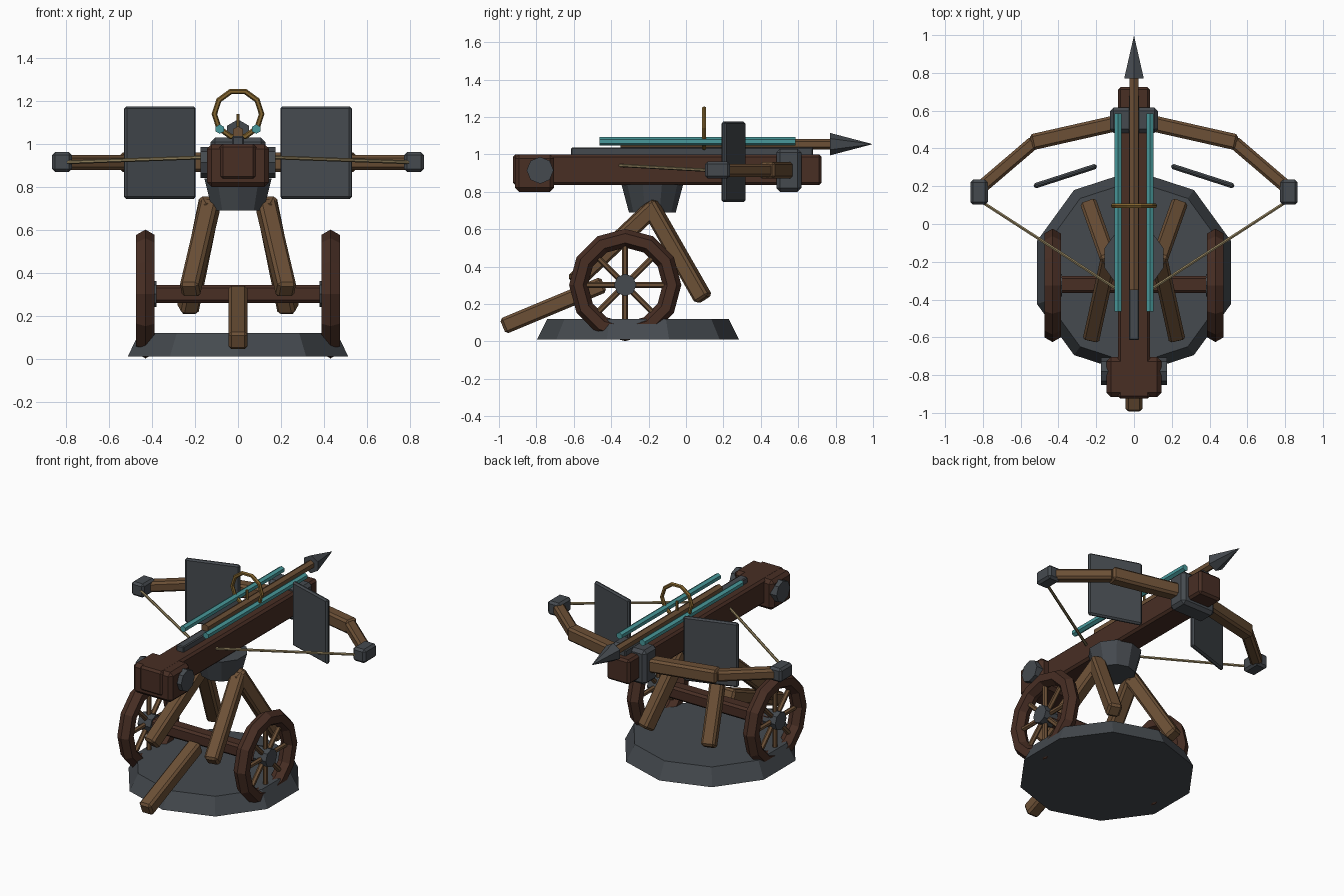
import bpy, bmesh, math
from mathutils import Vector, Matrix

if "Cube" in bpy.data.objects:
    bpy.data.objects.remove(bpy.data.objects["Cube"])


def material(name, r, g, b):
    lin = [((c / 255 + 0.055) / 1.055) ** 2.4 for c in (r, g, b)]
    m = bpy.data.materials.new(name)
    m.diffuse_color = (*lin, 1)
    m.use_nodes = True
    m.node_tree.nodes["Principled BSDF"].inputs["Base Color"].default_value = m.diffuse_color
    return m


DARK = material("dark wood", 72, 46, 36)
WOOD = material("light wood", 108, 80, 54)
METAL = material("slate metal", 69, 74, 79)
TEAL = material("teal", 72, 153, 155)
GOLD = material("brass", 130, 100, 46)
CORD = material("cord", 146, 130, 94)


def frame(d):
    """Right, forward, up vectors for a part running along d."""
    d = d.normalized()
    up = Vector((0, 1, 0)) if abs(d.z) > 0.99 else Vector((0, 0, 1))
    up = (up - d * up.dot(d)).normalized()
    return d.cross(up), d, up


def finish(name, bm, mat, cols, pos):
    me = bpy.data.meshes.new(name)
    bm.to_mesh(me)
    bm.free()
    me.materials.append(mat)
    ob = bpy.data.objects.new(name, me)
    ob.matrix_world = Matrix.Translation(pos) @ Matrix(cols).transposed().to_4x4()
    bpy.context.collection.objects.link(ob)
    return ob


def beam(name, a, b, w, h, mat, bevel=0.014):
    """Bevelled box running from a to b, w wide and h tall."""
    a, b = Vector(a), Vector(b)
    x, y, z = frame(b - a)
    bm = bmesh.new()
    bmesh.ops.create_cube(bm, size=1)
    bmesh.ops.scale(bm, vec=(w, (b - a).length, h), verts=bm.verts)
    bmesh.ops.bevel(bm, geom=bm.edges[:], offset=bevel, segments=1, affect='EDGES')
    return finish(name, bm, mat, (x, y, z), (a + b) / 2)


def rod(name, a, b, r1, r2, sides, mat):
    """Prism or cone running from a to b."""
    a, b = Vector(a), Vector(b)
    _, d, up = frame(b - a)
    bm = bmesh.new()
    bmesh.ops.create_cone(bm, cap_ends=True, segments=sides, radius1=r1, radius2=r2,
                          depth=(b - a).length)
    return finish(name, bm, mat, (up.cross(d), up, d), (a + b) / 2)


def torus(name, pos, rot, major, minor, n, m, mat):
    bpy.ops.mesh.primitive_torus_add(location=pos, rotation=rot, major_radius=major,
                                     minor_radius=minor, major_segments=n, minor_segments=m)
    ob = bpy.context.object
    ob.name = name
    ob.data.materials.append(mat)
    return ob


# Base and turning pedestal
rod("base", (0, -0.257, 0.01), (0, -0.257, 0.12), 0.54, 0.485, 10, METAL)
rod("pedestal", (0, -0.18, 0.69), (0, -0.18, 0.84), 0.125, 0.165, 10, METAL)

# Stock, tail block, front bracket and rail
beam("stock", (0, -0.925, 0.918), (0, 0.725, 0.918), 0.17, 0.165, DARK)
beam("tail_block", (0, -0.915, 0.90), (0, -0.705, 0.90), 0.29, 0.20, DARK, 0.022)
rod("tail_hub", (-0.175, -0.78, 0.915), (0.175, -0.78, 0.915), 0.072, 0.072, 8, METAL)
beam("front_bracket", (0, 0.483, 0.915), (0, 0.617, 0.915), 0.255, 0.23, METAL, 0.02)
beam("rail", (0, -0.615, 1.015), (0, 0.68, 1.015), 0.055, 0.045, METAL, 0.006)

# Bolt
rod("bolt_shaft", (0, -0.35, 1.055), (0, 0.79, 1.055), 0.028, 0.028, 6, WOOD)
rod("bolt_head", (0, 0.77, 1.055), (0, 0.998, 1.055), 0.06, 0, 6, METAL)

# Ring sight
torus("sight_ring", (0, 0.097, 1.14), (math.pi / 2, 0, 0), 0.11, 0.013, 10, 6, GOLD)
rod("sight_pin", (0, 0.097, 1.03), (0, 0.097, 1.14), 0.009, 0.009, 6, GOLD)

# Undercarriage: axle and trail
beam("axle", (-0.43, -0.32, 0.302), (0.43, -0.32, 0.302), 0.09, 0.085, DARK)
beam("trail", (0, -0.98, 0.08), (0, -0.44, 0.305), 0.088, 0.088, WOOD)

WY, WZ = -0.325, 0.302
for s, side in ((-1, "left"), (1, "right")):
    # Tubes and shields
    rod("tube_" + side, (s * 0.085, -0.462, 1.07), (s * 0.085, 0.585, 1.07), 0.022, 0.022, 6, TEAL)
    beam("shield_" + side, (s * 0.198, 0.307, 0.96), (s * 0.53, 0.2, 0.96), 0.028, 0.43, METAL, 0.01)

    # Bow arms, tips and string
    beam("inner_arm_" + side, (s * 0.08, 0.537, 0.915), (s * 0.545, 0.432, 0.915), 0.085, 0.09, WOOD)
    beam("outer_arm_" + side, (s * 0.525, 0.437, 0.915), (s * 0.82, 0.185, 0.915), 0.07, 0.07, WOOD)
    beam("arm_tip_" + side, (s * 0.82, 0.102, 0.917), (s * 0.82, 0.235, 0.917), 0.092, 0.092, METAL)
    rod("string_" + side, (s * 0.81, 0.12, 0.915), (s * 0.06, -0.365, 0.942), 0.009, 0.009, 6, CORD)

    # Legs
    beam("front_leg_" + side, (s * 0.13, -0.2, 0.74), (s * 0.235, 0.095, 0.225), 0.088, 0.088, WOOD)
    beam("back_leg_" + side, (s * 0.13, -0.17, 0.72), (s * 0.225, -0.6, 0.315), 0.088, 0.088, WOOD)

    # Wheels
    wx = s * 0.431
    torus("wheel_rim_" + side, (wx, WY, WZ), (0, math.pi / 2, 0), 0.25, 0.05, 12, 6, DARK)
    rod("wheel_hub_" + side, (s * 0.38, WY, WZ), (s * 0.475, WY, WZ), 0.06, 0.06, 8, METAL)
    for i in range(4):
        dy, dz = 0.23 * math.cos(i * math.pi / 4), 0.23 * math.sin(i * math.pi / 4)
        rod("wheel_spoke_" + side, (wx, WY - dy, WZ - dz), (wx, WY + dy, WZ + dz),
            0.016, 0.016, 6, WOOD)
